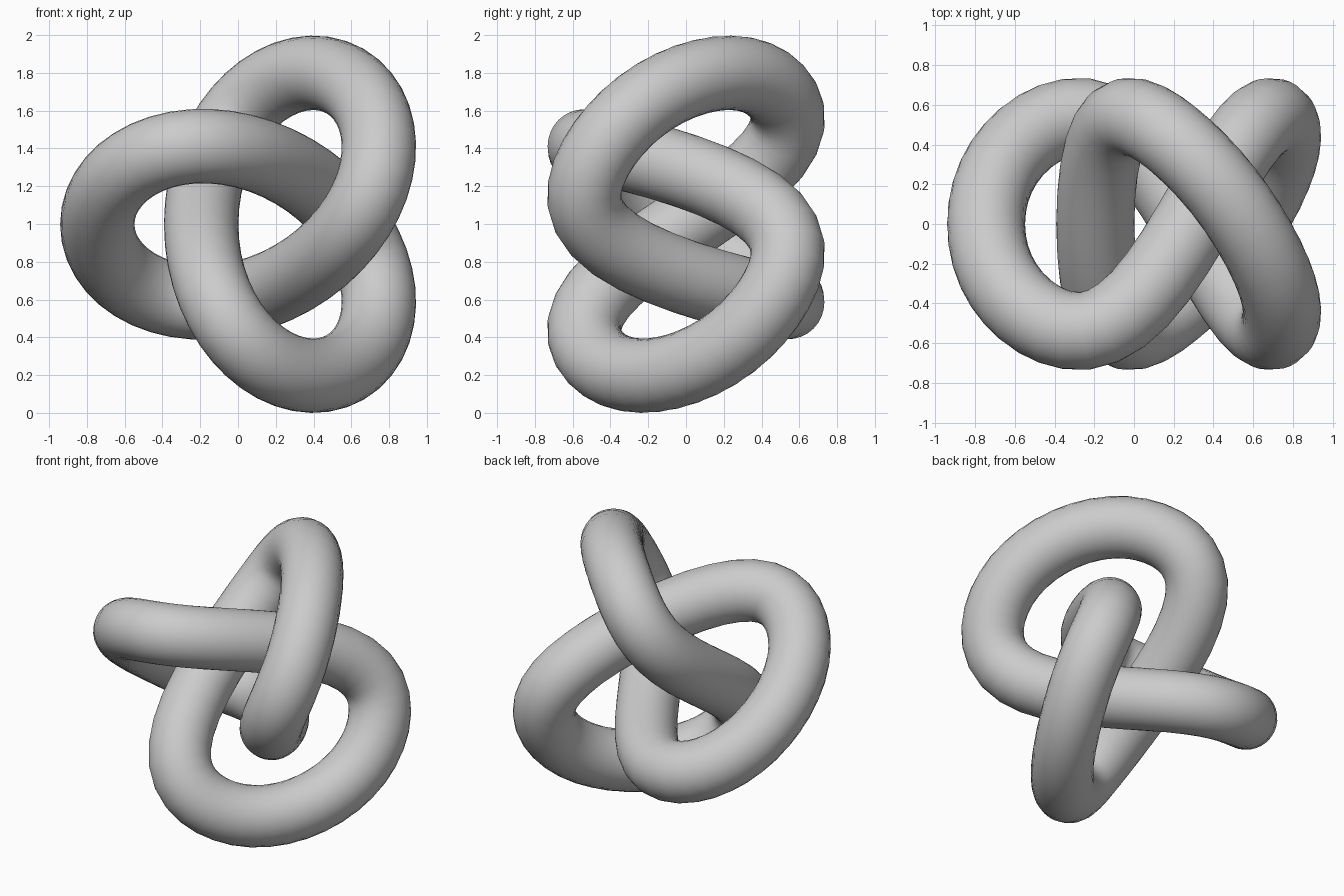
import bpy, bmesh
from math import sin, cos, tau
from mathutils import Vector

if "Cube" in bpy.data.objects:
    bpy.data.objects.remove(bpy.data.objects["Cube"])

A, B, TUBE = 0.275, 0.6, 0.197      # path harmonics, tube radius
Y1, Y2, Y3 = 0.53, 0.075, 0.015     # depth harmonics
SEGMENTS, SIDES = 96, 32
CENTRE_X = A + B - 0.745


def path(t):
    # Trefoil centre line, threefold about the y axis
    return Vector((CENTRE_X - A * cos(t) - B * cos(2 * t),
                   -Y1 * sin(3 * t) + Y2 * sin(6 * t) - Y3 * sin(9 * t),
                   1 + B * sin(2 * t) - A * sin(t)))


# Sweep a round section along the closed path
bm = bmesh.new()
rings = []
for i in range(SEGMENTS):
    t = tau * i / SEGMENTS
    p = path(t)
    tangent = (path(t + 0.001) - path(t - 0.001)).normalized()
    side = tangent.cross(Vector((0, 1, 0))).normalized()
    up = side.cross(tangent)
    rings.append([bm.verts.new(p + TUBE * (cos(a) * side + sin(a) * up))
                  for a in (tau * j / SIDES for j in range(SIDES))])
for i in range(SEGMENTS):
    r, s = rings[i], rings[(i + 1) % SEGMENTS]
    for j in range(SIDES):
        k = (j + 1) % SIDES
        bm.faces.new((r[j], r[k], s[k], s[j])).smooth = True
bmesh.ops.recalc_face_normals(bm, faces=bm.faces)

# Stand the knot on the ground
low = min(v.co.z for v in bm.verts)
bmesh.ops.translate(bm, verts=bm.verts, vec=(0, 0, -low))

mesh = bpy.data.meshes.new("trefoil_knot")
bm.to_mesh(mesh)
bm.free()
knot = bpy.data.objects.new("trefoil_knot", mesh)
bpy.context.collection.objects.link(knot)
